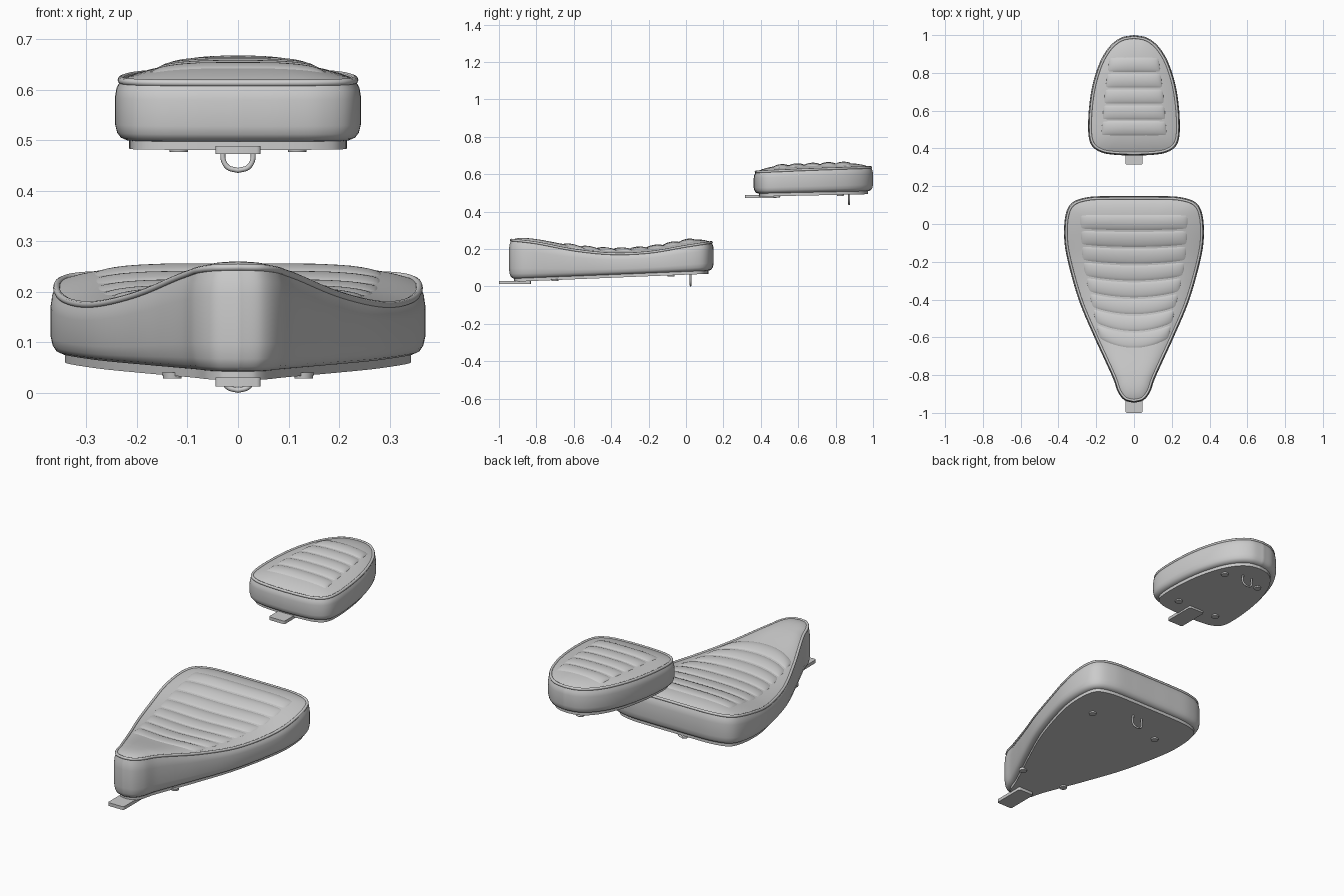
import bpy, bmesh, math
from mathutils import Vector
from mathutils.bvhtree import BVHTree

cube = bpy.data.objects.get("Cube")
if cube:
    bpy.data.objects.remove(cube)

GREY = (0.6, 0.6, 0.6, 1)
mat = bpy.data.materials.new("upholstery_grey")
mat.use_nodes = True
mat.diffuse_color = GREY
mat.node_tree.nodes["Principled BSDF"].inputs["Base Color"].default_value = GREY


def spline(pts, steps=8):
    """Smooth open curve through 2D points."""
    p = [Vector(q) for q in pts]
    p = [2 * p[0] - p[1]] + p + [2 * p[-1] - p[-2]]
    out = []
    for a, b, c, d in zip(p, p[1:], p[2:], p[3:]):
        for k in range(steps):
            t = k / steps
            out.append(0.5 * (2 * b + (c - a) * t + (2 * a - 5 * b + 4 * c - d) * t * t
                              + (3 * b - a - 3 * c + d) * t ** 3))
    return out + [p[-2]]


def lookup(pts):
    """Turn (position, value) points into a smooth function."""
    c = spline(pts)

    def f(s):
        if s <= c[0].x:
            return c[0].y
        for a, b in zip(c, c[1:]):
            if s <= b.x:
                return a.y + (b.y - a.y) * (s - a.x) / (b.x - a.x)
        return c[-1].y
    return f


def closed_outline(half):
    """Mirror half an outline (front centre to back centre) into a loop."""
    h = spline(half)
    h[0].x = h[-1].x = 0
    return h + [Vector((-q.x, q.y)) for q in reversed(h[1:-1])]


def inset(loop, d):
    n = len(loop)
    out = []
    for i, q in enumerate(loop):
        t = (loop[(i + 1) % n] - loop[i - 1]).normalized()
        out.append(q + d * Vector((-t.y, t.x)))
    return out


def add_mesh(name, bm, angle=40):
    bmesh.ops.recalc_face_normals(bm, faces=bm.faces)
    me = bpy.data.meshes.new(name)
    bm.to_mesh(me)
    me.shade_smooth()
    me.set_sharp_from_angle(angle=math.radians(angle))
    me.materials.append(mat)
    ob = bpy.data.objects.new(name, me)
    bpy.context.collection.objects.link(ob)
    return ob


def loft(rings, caps=False):
    bm = bmesh.new()
    vs = [[bm.verts.new(q) for q in r] for r in rings]
    n = len(vs[0])
    for a, b in zip(vs, vs[1:]):
        for i in range(n):
            j = (i + 1) % n
            bm.faces.new((a[i], a[j], b[j], b[i]))
    if caps:
        bm.faces.new(vs[0])
        bm.faces.new(vs[-1])
    return bm


def tube(name, pts, radius, cyclic):
    cu = bpy.data.curves.new(name, 'CURVE')
    cu.dimensions = '3D'
    cu.bevel_depth = radius
    cu.bevel_resolution = 2
    cu.use_fill_caps = True
    sp = cu.splines.new('POLY')
    sp.points.add(len(pts) - 1)
    for cp, q in zip(sp.points, pts):
        cp.co = (*q, 1)
    sp.use_cyclic_u = cyclic
    cu.materials.append(mat)
    bpy.context.collection.objects.link(bpy.data.objects.new(name, cu))


def build_seat(name, half, seam, base, rise, power, spine, panel, tongue, pads, hook):
    loop = closed_outline(half)

    # padded side wall with rounded lower edge
    wall = [(.035, 0), (.022, .01), (.011, .05), (.004, .13), (0, .27),
            (0, .72), (.003, .87), (.012, 1)]
    add_mesh(name + "_side_wall", loft([
        [(q.x, q.y, base(q.y) + (seam(q.y) - base(q.y)) * f) for q in inset(loop, d)]
        for d, f in wall]))

    # piping along the seam
    edge = inset(loop, .012)
    tube(name + "_piping", [(q.x, q.y, seam(q.y)) for q in edge], .007, True)

    # domed top closing onto a centre line
    rings = []
    for t in (0, .03, .07, .12, .18, .26, .36, .5, .65, .82, 1):
        ring = []
        for q in edge:
            s = q.lerp(Vector((0, min(max(q.y, spine[0]), spine[1]))), t)
            ring.append((s.x, s.y, seam(s.y) + rise(s.y) * (1 - (1 - t) ** power)))
        rings.append(ring)
    bm = loft(rings)
    bmesh.ops.remove_doubles(bm, verts=bm.verts, dist=1e-4)
    tree = BVHTree.FromBMesh(bm)
    add_mesh(name + "_top", bm)
    bm.free()

    # ribbed panel stitched onto the top
    back, front, ribs, width, bow, puff = panel
    bm = bmesh.new()
    rows, cols, per = [], 28, 10
    for r in range(ribs * per + 1):
        v = r / (ribs * per)
        row = []
        for c in range(cols + 1):
            u = math.sin((c / cols - .5) * math.pi)
            x, y = u * width(v), back + (front - back) * v + bow * v * u * u
            hit = tree.ray_cast(Vector((x, y, 2)), Vector((0, 0, -1)))[0]
            z = hit.z if hit else seam(y)
            swell = abs(math.sin(math.pi * ribs * v)) ** .6 * max(0, 1 - u ** 10) ** .5
            row.append(bm.verts.new((x, y, z - .003 + puff * swell)))
        rows.append(row)
    for a, b in zip(rows, rows[1:]):
        for i in range(cols):
            bm.faces.new((a[i], b[i], b[i + 1], a[i + 1]))
    add_mesh(name + "_ribbed_panel", bm)

    # base plate
    rim = inset(loop, .028)
    add_mesh(name + "_base_plate", loft(
        [[(q.x, q.y, base(q.y) + dz) for q in rim] for dz in (-.016, .004)], True))

    # mounting tongue
    y0, y1, z0, z1 = tongue
    bm = bmesh.new()
    bmesh.ops.create_cube(bm, size=1)
    for v in bm.verts:
        v.co = (v.co.x * .09, (y0 + y1) / 2 + v.co.y * (y1 - y0),
                (z0 + z1) / 2 + v.co.z * (z1 - z0))
    corners = [e for e in bm.edges if abs(e.verts[0].co.z - e.verts[1].co.z) > .001]
    bmesh.ops.bevel(bm, geom=corners, offset=.008, segments=3, affect='EDGES', profile=.5)
    add_mesh(name + "_mounting_tongue", bm)

    # rubber feet under the plate
    for x, y in pads:
        for side, tag in ((1, "left"), (-1, "right")):
            bm = bmesh.new()
            bmesh.ops.create_cone(bm, cap_ends=True, segments=20, radius1=.018,
                                  radius2=.02, depth=.012)
            bmesh.ops.translate(bm, verts=bm.verts, vec=(side * x, y, base(y) - .016))
            add_mesh(f"{name}_foot_{tag}", bm)

    # U-shaped hook
    y, low = hook
    top = base(y) - .012
    right = spline([(.026, top), (.03, low + .03), (.02, low + .011), (0, low + .005)], 5)
    path = right + [Vector((-q.x, q.y)) for q in reversed(right[:-1])]
    tube(name + "_hook", [(q.x, y, q.y) for q in path], .005, False)


build_seat(
    "rider_seat",
    half=[(0, -.947), (.05, -.933), (.085, -.89), (.11, -.82), (.155, -.72), (.21, -.6),
          (.29, -.41), (.35, -.2), (.37, -.07), (.362, .05), (.325, .115), (.24, .143),
          (.12, .148), (0, .148)],
    seam=lookup([(-.95, .25), (-.8, .233), (-.6, .195), (-.4, .175), (-.2, .182),
                 (0, .215), (.15, .238)]),
    base=lambda y: .04 + (y + .95) * .041,
    rise=lookup([(-.95, .018), (-.4, .026), (.15, .034)]),
    power=4, spine=(-.8, -.08),
    panel=(.052, -.66, 8, lookup([(0, .287), (.35, .275), (.65, .235), (1, .182)]), .05, .011),
    tongue=(-1, -.83, .013, .03),
    pads=[(.13, -.7), (.2, -.08)],
    hook=(.025, 0))

build_seat(
    "passenger_seat",
    half=[(0, .362), (.1, .366), (.17, .378), (.22, .41), (.241, .47), (.241, .58),
          (.227, .7), (.202, .8), (.167, .885), (.12, .95), (.065, .988), (0, 1)],
    seam=lookup([(.36, .612), (.68, .626), (1, .637)]),
    base=lambda y: .496 + (y - .36) * .022,
    rise=lambda y: .028,
    power=3, spine=(.56, .8),
    panel=(.885, .465, 5, lookup([(0, .13), (.5, .157), (1, .175)]), 0, .011),
    tongue=(.315, .485, .472, .488),
    pads=[(.117, .485), (.105, .825)],
    hook=(.872, .435))
